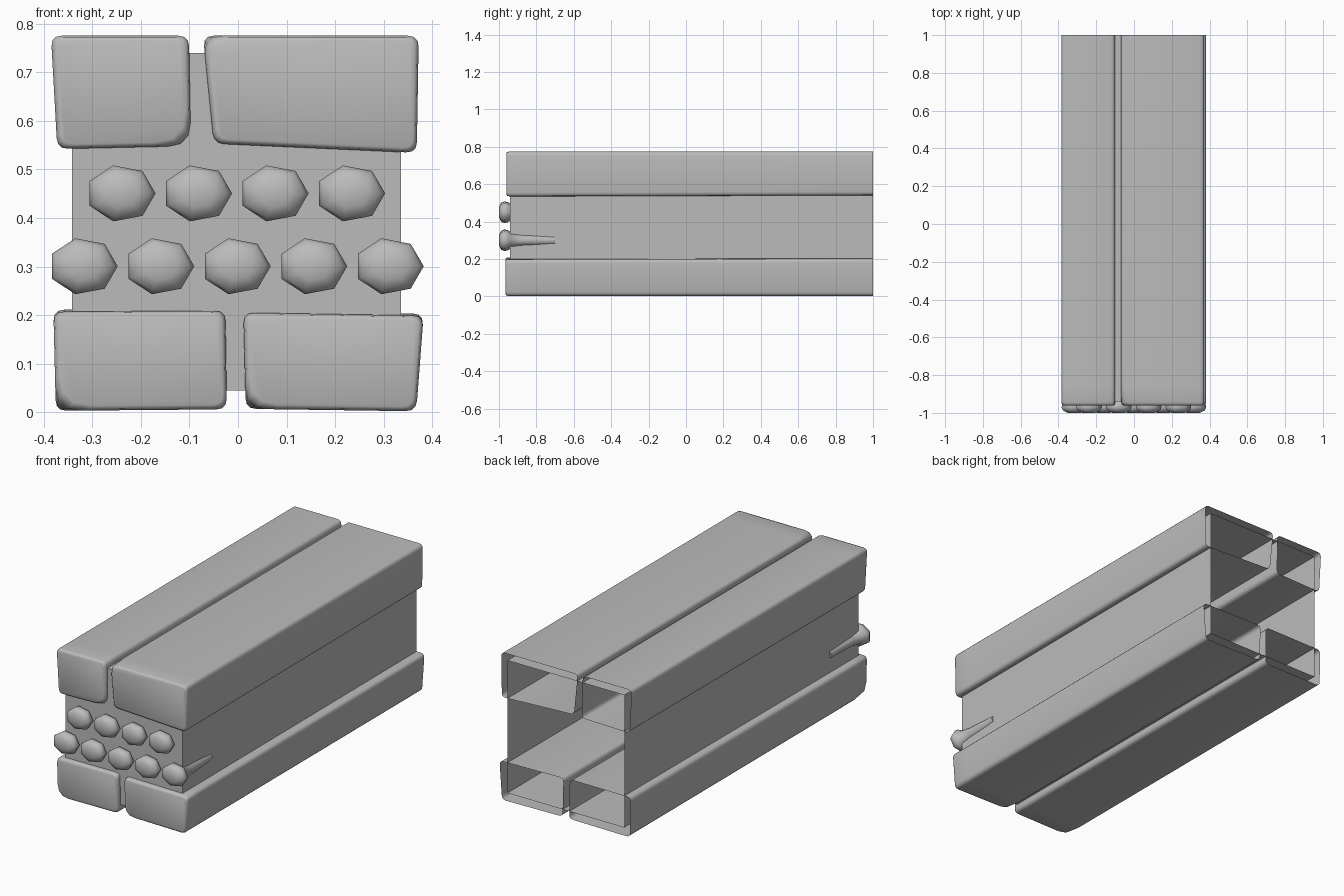
import bpy, bmesh, math
from mathutils import Vector

cube = bpy.data.objects.get("Cube")
if cube:
    bpy.data.objects.remove(cube, do_unlink=True)

stone = bpy.data.materials.new("stone grey")
stone.use_nodes = True
GREY = (0.5, 0.5, 0.5, 1)
stone.diffuse_color = GREY
stone.node_tree.nodes["Principled BSDF"].inputs["Base Color"].default_value = GREY


def loft(name, rings, cap_start=False, cap_end=False, angle=None):
    """Skin a list of equal-length point rings into one object."""
    bm = bmesh.new()
    loops = [[bm.verts.new(p) for p in ring] for ring in rings]
    for a, b in zip(loops, loops[1:]):
        for i in range(len(a)):
            j = (i + 1) % len(a)
            bm.faces.new((a[i], a[j], b[j], b[i]))
    if cap_start:
        bm.faces.new(loops[0])
    if cap_end:
        bm.faces.new(loops[-1])
    bmesh.ops.recalc_face_normals(bm, faces=bm.faces)
    mesh = bpy.data.meshes.new(name)
    bm.to_mesh(mesh)
    bm.free()
    mesh.materials.append(stone)
    obj = bpy.data.objects.new(name, mesh)
    bpy.context.collection.objects.link(obj)
    if angle:
        bpy.ops.object.select_all(action="DESELECT")
        obj.select_set(True)
        bpy.context.view_layer.objects.active = obj
        bpy.ops.object.shade_smooth_by_angle(angle=math.radians(angle))
    return obj


def section(corners, y, radii, inset=0.0):
    """Four-cornered outline with rounded corners, at depth y."""
    pts = [Vector(c) for c in corners]
    mid = sum(pts, Vector((0, 0))) / 4
    pts = [p - Vector((math.copysign(inset, p.x - mid.x),
                       math.copysign(inset, p.y - mid.y))) for p in pts]
    ring = []
    for i, c in enumerate(pts):
        r = radii[i]
        a = c + (pts[i - 1] - c).normalized() * r
        b = c + (pts[(i + 1) % 4] - c).normalized() * r
        for t in (0, 0.33, 0.67, 1):
            p = a * (1 - t) ** 2 + c * 2 * t * (1 - t) + b * t * t
            ring.append((p.x, y, p.y))
    return ring


def brick(name, corners, front, chip, chip_size):
    """Long block, open at the back, with one worn corner at the front."""
    mid_z = sum(c[1] for c in corners) / 4
    # the far end is slightly squarer than the front
    back = [(x, z + (0.004 if z > mid_z and mid_z < 0.4 else
                     0.006 if z < mid_z and mid_z > 0.4 else 0)) for x, z in corners]
    base = [0.022] * 4

    def worn(size):
        return [size if i == chip else r for i, r in enumerate(base)]
    rings = [section(back, 1.0, base),
             section(corners, front + 0.10, base),
             section(corners, front + 0.016, worn(0.022 + chip_size * 0.6)),
             section(corners, front + 0.004, worn(0.022 + chip_size * 0.9), 0.003),
             section(corners, front, worn(0.022 + chip_size), 0.009)]
    loft(name, rings, cap_end=True, angle=50)


# Four hollow bricks: corners run top left, top right, bottom right, bottom left
brick("upper_right_brick", [(-.385, .775), (-.101, .775), (-.097, .548), (-.372, .542)], -.96, 2, .045)
brick("upper_left_brick", [(-.072, .775), (.372, .775), (.368, .534), (-.050, .553)], -.96, 0, .03)
brick("lower_right_brick", [(-.380, .207), (-.026, .209), (-.023, .006), (-.375, .003)], -.965, 3, .045)
brick("lower_left_brick", [(.011, .205), (.382, .199), (.367, .002), (.016, .007)], -.965, 3, .035)

# Mortar core: thin box, open at the back
core = [(-.342, .74), (.336, .74), (.336, .045), (-.342, .045)]
loft("mortar_core", [[(x, y, z) for x, z in core] for y in (1.0, -.94)], cap_end=True)


# Seven-sided pegs with a domed head and a tapering shank
PEG = [(-1.0, .5), (-.988, .88), (-.972, 1), (-.952, .95), (-.937, .72),
       (-.88, .58), (-.70, .48)]


def peg(name, cx, cz):
    rings = []
    for y, s in PEG:
        rings.append([(cx + .0714 * s * math.cos(k * math.tau / 7), y,
                       cz + .059 * s * math.sin(k * math.tau / 7)) for k in range(7)])
    loft(name, rings, cap_start=True, cap_end=True, angle=75)


for row, (count, start, height) in enumerate([(4, -.241, .4505), (5, -.319, .3005)]):
    for i in range(count):
        peg(f"peg_row{row + 1}_{i + 1}", start + i * .1575, height)
